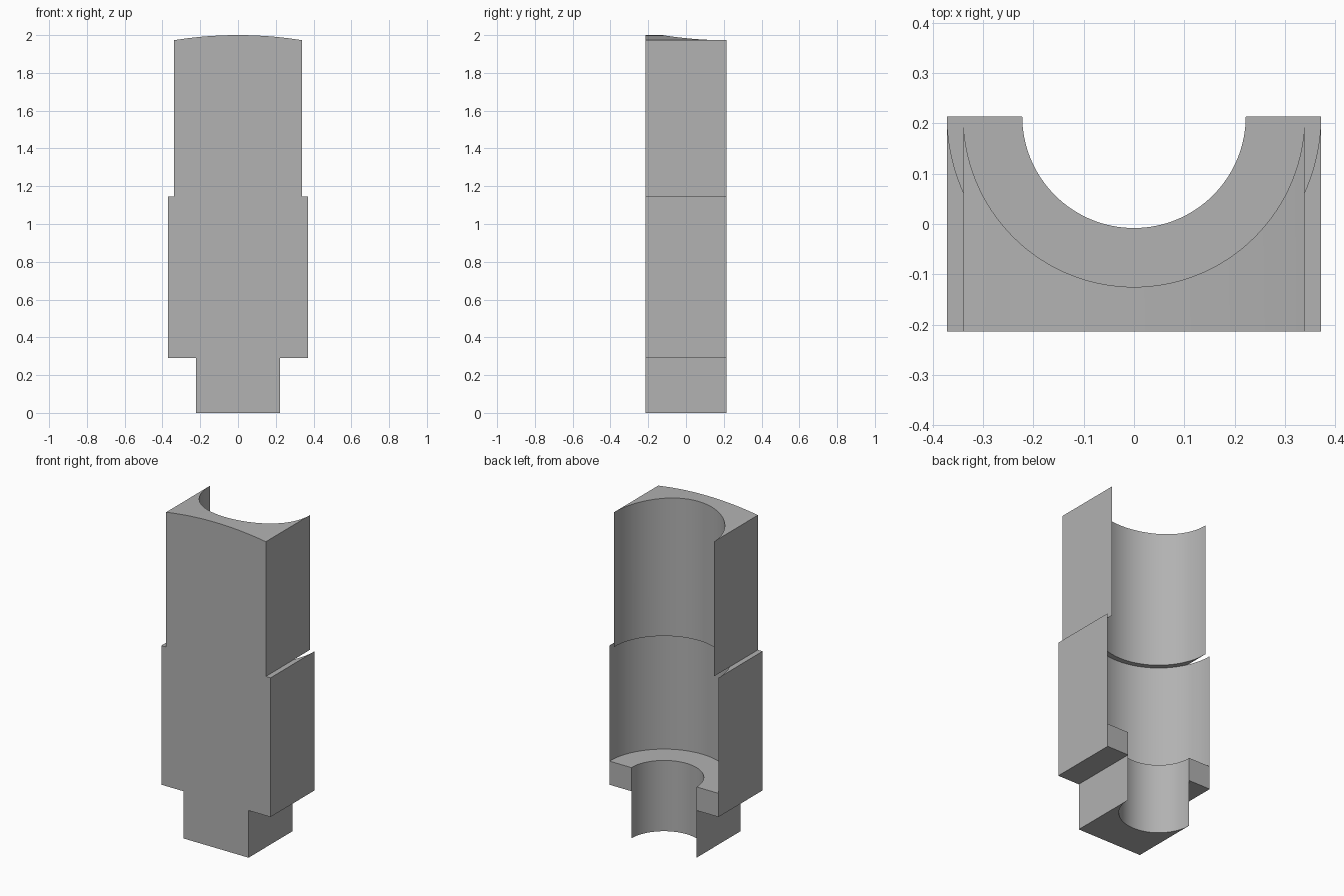
import bpy, bmesh, math

cube = bpy.data.objects.get("Cube")
if cube:
    bpy.data.objects.remove(cube, do_unlink=True)

SEG = 64                 # segments around each half bore
D = 0.214                # half depth of the block
W_FOOT, W_BODY, W_TOP = 0.222, 0.371, 0.339
Z_STEP, Z_LEDGE, Z_SHOULDER, Z_TOP = 0.29, 0.435, 1.145, 2.0
CROWN_R = 2.14           # radius of the arched top

grey = bpy.data.materials.new("mid grey")
grey.use_nodes = True
colour = (0.445, 0.445, 0.445, 1)
grey.diffuse_color = colour
grey.node_tree.nodes["Principled BSDF"].inputs["Base Color"].default_value = colour


def flat(z):
    return lambda x: z


def crown(x):
    return Z_TOP - CROWN_R + math.sqrt(CROWN_R ** 2 - x * x)


def ring(bm, width, bore, height):
    """Plan outline: straight front, two back corners and a half-round bore."""
    angles = [math.pi * i / SEG for i in range(SEG + 1)]
    front = [(width * math.cos(a), -D) for a in angles]
    arc = [(bore * math.cos(a), D - bore * math.sin(a)) for a in angles]
    outline = front + [(-width, D)] + arc[::-1] + [(width, D)]
    return [bm.verts.new((x, y, height(x))) for x, y in outline]


def cap(bm, loop):
    """Close an end with strips running from the front to the bore."""
    front = loop[:SEG + 1]
    arc = loop[SEG + 2:-1][::-1]
    for i in range(SEG):
        bm.faces.new((front[i], front[i + 1], arc[i + 1], arc[i]))


def half_bored_block(name, levels):
    bm = bmesh.new()
    rings = [ring(bm, *level) for level in levels]
    for low, high in zip(rings, rings[1:]):
        for i in range(len(low)):
            j = (i + 1) % len(low)
            bm.faces.new((low[i], low[j], high[j], high[i]))
    cap(bm, rings[0])
    cap(bm, rings[-1])
    # Drop strips that collapse where outlines coincide
    thin = [f for f in bm.faces if f.calc_area() < 1e-7]
    bmesh.ops.delete(bm, geom=thin, context='FACES')
    bmesh.ops.remove_doubles(bm, verts=bm.verts[:], dist=1e-5)
    bmesh.ops.recalc_face_normals(bm, faces=bm.faces[:])
    mesh = bpy.data.meshes.new(name)
    bm.to_mesh(mesh)
    bm.free()
    mesh.materials.append(grey)
    obj = bpy.data.objects.new(name, mesh)
    bpy.context.collection.objects.link(obj)
    bpy.ops.object.select_all(action='DESELECT')
    obj.select_set(True)
    bpy.context.view_layer.objects.active = obj
    bpy.ops.object.shade_smooth_by_angle(angle=math.radians(30))
    return obj


# Narrow foot, ledge collar and wide body
half_bored_block("lower_body", [
    (W_FOOT, W_FOOT, flat(0)),
    (W_FOOT, W_FOOT, flat(Z_STEP)),
    (W_BODY, W_FOOT, flat(Z_STEP)),
    (W_BODY, W_FOOT, flat(Z_LEDGE)),
    (W_BODY, W_BODY, flat(Z_LEDGE)),
    (W_BODY, W_BODY, flat(Z_SHOULDER)),
])

# Upper body with arched top
half_bored_block("upper_body", [
    (W_TOP, W_TOP, flat(Z_SHOULDER)),
    (W_TOP, W_TOP, crown),
])
